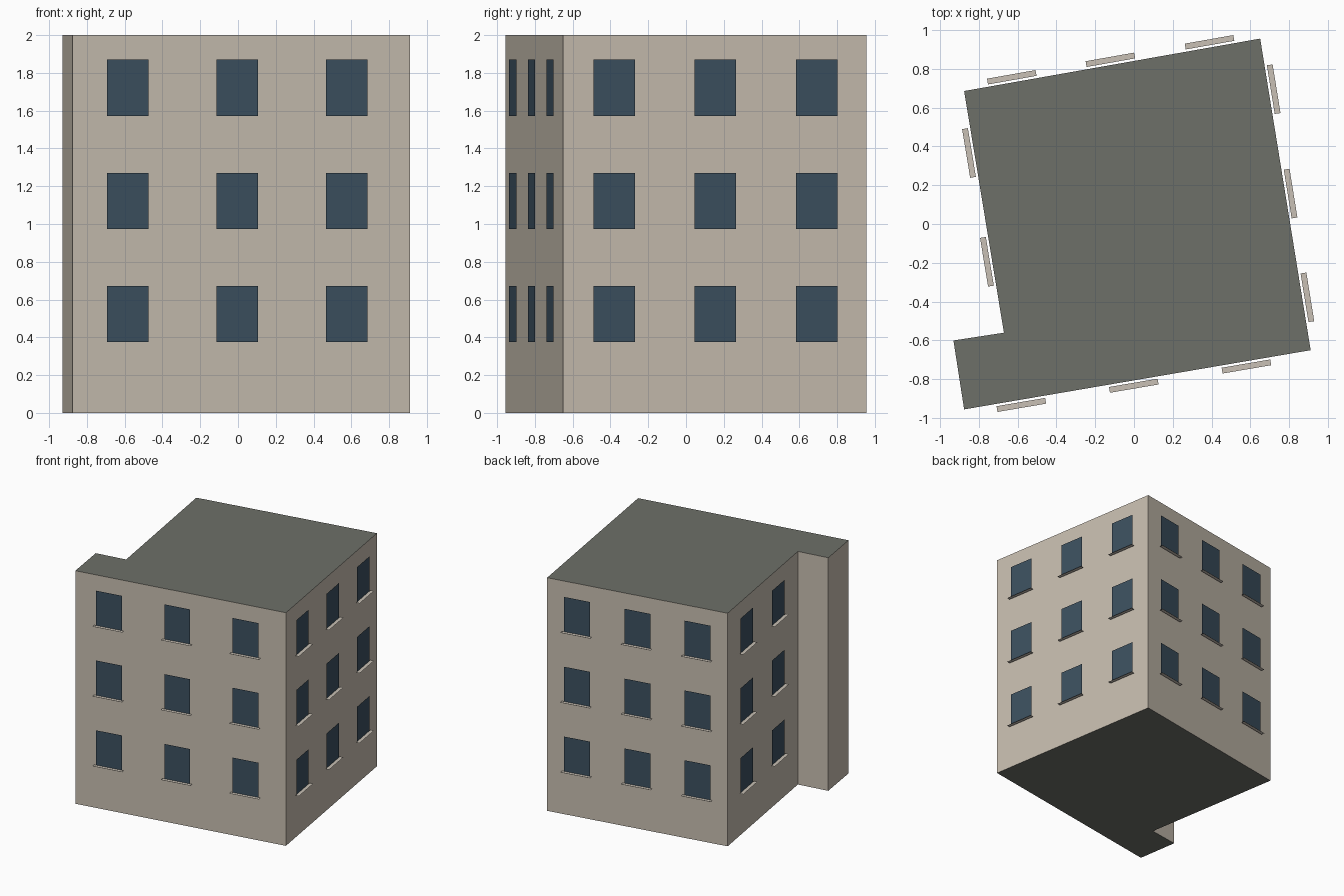
import bpy, bmesh
from mathutils import Vector

if "Cube" in bpy.data.objects:
    bpy.data.objects.remove(bpy.data.objects["Cube"])


def material(name, rgb):
    m = bpy.data.materials.new(name)
    m.diffuse_color = (*rgb, 1)
    m.use_nodes = True
    m.node_tree.nodes["Principled BSDF"].inputs["Base Color"].default_value = m.diffuse_color
    return m


WALL = material("plaster", (0.57, 0.51, 0.43))
ROOF = material("roof_grey", (0.155, 0.16, 0.14))
GLASS = material("glass", (0.045, 0.08, 0.115))
SILL = material("sill_stone", (0.58, 0.53, 0.46))


def make_object(name, bm, *mats):
    mesh = bpy.data.meshes.new(name)
    bm.to_mesh(mesh)
    bm.free()
    for m in mats:
        mesh.materials.append(m)
    ob = bpy.data.objects.new(name, mesh)
    bpy.context.collection.objects.link(ob)
    return ob


def quad(bm, pts):
    return bm.faces.new([bm.verts.new(p) for p in pts])


# Footprint, counter-clockwise from the front left corner
PLAN = [Vector((x, y, 0)) for x, y in [
    (-0.875, -0.955), (0.91, -0.65), (0.65, 0.955),
    (-0.875, 0.685), (-0.67, -0.56), (-0.93, -0.60)]]
HEIGHT = 2.0
UP = Vector((0, 0, 1))

# Building body: extruded footprint, roof and underside in dark grey
bm = bmesh.new()
base = bm.faces.new([bm.verts.new(p) for p in PLAN])
ext = bmesh.ops.extrude_face_region(bm, geom=[base], use_keep_orig=True)
top = [v for v in ext["geom"] if isinstance(v, bmesh.types.BMVert)]
bmesh.ops.translate(bm, verts=top, vec=UP * HEIGHT)
bmesh.ops.recalc_face_normals(bm, faces=bm.faces)
for f in bm.faces:
    f.material_index = 1 if abs(f.normal.z) > 0.5 else 0
make_object("building_body", bm, WALL, ROOF)

# Window columns per wall: name, wall index, positions along the wall
COLUMNS = [("front", 0, (0.1625, 0.487, 0.812)),
           ("right", 1, (0.167, 0.5, 0.835)),
           ("back", 2, (0.168, 0.503, 0.836)),
           ("left", 3, (0.253, 0.703))]
FLOORS = (0.374, 0.973, 1.572)
WIN_W, WIN_H, SILL_W = 0.223, 0.298, 0.254
GAP, SILL_D = 0.012, 0.03

for name, i, spots in COLUMNS:
    a, b = PLAN[i], PLAN[i + 1]
    along = (b - a).normalized()
    out = along.cross(UP)
    panes, sills = bmesh.new(), bmesh.new()
    for t in spots:
        for z in FLOORS:
            c = a.lerp(b, t) + out * GAP + UP * z
            # Flat pane just in front of the wall
            w = along * WIN_W / 2
            quad(panes, [c - w, c + w, c + w + UP * WIN_H, c - w + UP * WIN_H])
            # Flat sill sheet projecting at the pane's foot
            s, d = along * SILL_W / 2, out * SILL_D
            quad(sills, [c - s, c - s + d, c + s + d, c + s])
    make_object(name + "_window_panes", panes, GLASS)
    make_object(name + "_window_sills", sills, SILL)
